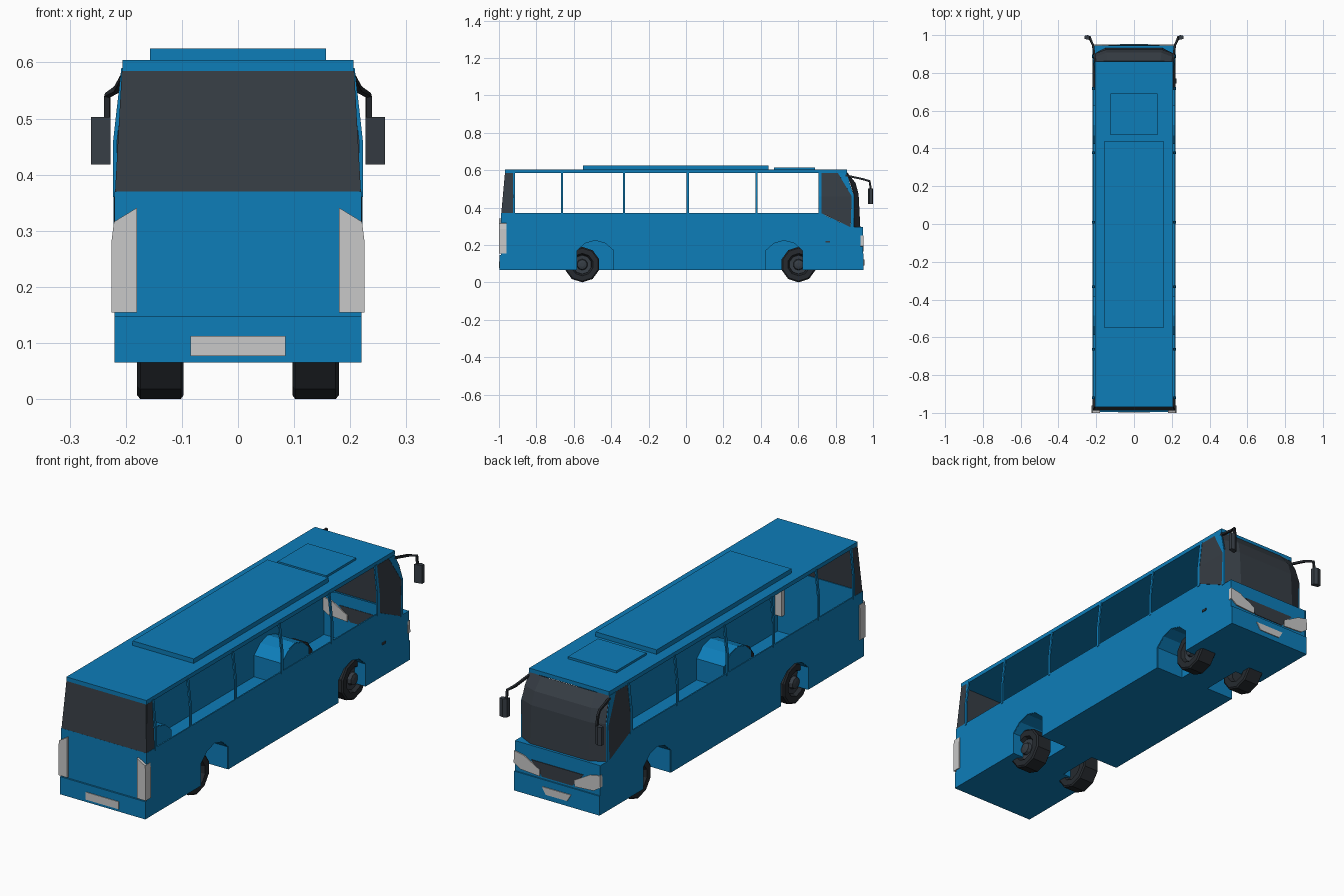
import bpy, bmesh, math
from mathutils import Vector

if "Cube" in bpy.data.objects:
    bpy.data.objects.remove(bpy.data.objects["Cube"])


def material(name, rgb):
    m = bpy.data.materials.new(name)
    m.diffuse_color = (*rgb, 1)
    m.use_nodes = True
    m.node_tree.nodes["Principled BSDF"].inputs["Base Color"].default_value = m.diffuse_color
    return m


BLUE = material("body blue", (0.004, 0.205, 0.485))
GLASS = material("dark glass", (0.037, 0.047, 0.059))
RUBBER = material("black rubber", (0.019, 0.023, 0.028))
LAMP = material("light grey", (0.58, 0.58, 0.58))


def mesh(name, verts, faces, mat, thick=0):
    me = bpy.data.meshes.new(name)
    me.from_pydata([tuple(v) for v in verts], [], faces)
    bm = bmesh.new()
    bm.from_mesh(me)
    bmesh.ops.recalc_face_normals(bm, faces=bm.faces)
    bm.to_mesh(me)
    bm.free()
    me.materials.append(mat)
    ob = bpy.data.objects.new(name, me)
    bpy.context.collection.objects.link(ob)
    if thick:
        mod = ob.modifiers.new("thickness", "SOLIDIFY")
        mod.thickness, mod.offset = thick, 0
    return ob


def prism(name, outline, axis, a, b, mat):
    """Extrude a 2D outline along x (y,z points), y (x,z points) or z (x,y points)."""
    n = len(outline)
    verts = []
    for d in (a, b):
        for p in outline:
            v = list(p)
            v.insert(axis, d)
            verts.append(v)
    faces = [tuple(range(n)), tuple(range(2 * n - 1, n - 1, -1))]
    faces += [(i, (i + 1) % n, (i + 1) % n + n, i + n) for i in range(n)]
    return mesh(name, verts, faces, mat)


def box(name, x, y, z, mat):
    return prism(name, [(x[0], y[0]), (x[1], y[0]), (x[1], y[1]), (x[0], y[1])], 2, *z, mat)


def loft(name, rows, mat, thick=0.004):
    w = len(rows[0])
    faces = [(r * w + c, r * w + c + 1, (r + 1) * w + c + 1, (r + 1) * w + c)
             for r in range(len(rows) - 1) for c in range(w - 1)]
    return mesh(name, [v for r in rows for v in r], faces, mat, thick)


def side_x(z):
    return 0.219 if z <= 0.46 else 0.219 - (z - 0.46) / 0.125 * 0.014


def side_strip(name, s, rows, mat, fx=side_x, thick=0.004):
    return loft(name, [[(s * fx(z), y, z) for y, z in row] for row in rows], mat, thick)


# Main dimensions
HALF, FLOOR, SILL, TOP = 0.22, 0.065, 0.37, 0.585
ARCHES, ARCH_IN = (-0.485, 0.525), 0.075
WHEELS = (-0.555, 0.602)
ARCH = [(-0.1, FLOOR), (-0.1, 0.17), (-0.055, 0.21), (0, 0.225),
        (0.055, 0.21), (0.1, 0.17), (0.1, FLOOR)]

# Lower side walls with wheel arch openings, and arch liners
for s, side in ((1, "right"), (-1, "left")):
    outline = [(-0.985, FLOOR)]
    for c in ARCHES:
        outline += [(c + y, z) for y, z in ARCH]
    outline += [(0.945, FLOOR), (0.945, 0.295), (0.88, 0.295), (0.722, SILL), (-0.985, SILL)]
    prism(side + "_wall", outline, 0, s * HALF, s * (HALF - 0.006), BLUE)
    for c in ARCHES:
        rows = [[(s * x, c + y, z) for y, z in ARCH] for x in (HALF - 0.003, ARCH_IN)]
        loft(side + "_arch_liner", rows, BLUE, 0.003)
        prism(side + "_arch_inner_wall", [(c + y, z) for y, z in ARCH], 0,
              s * ARCH_IN, s * (ARCH_IN - 0.003), BLUE)

# Floor: a centre strip plus side pieces between the arches
box("floor", (-ARCH_IN, ARCH_IN), (-0.985, 0.945), (FLOOR, FLOOR + 0.006), BLUE)
cuts = [-0.985, ARCHES[0] - 0.1, ARCHES[0] + 0.1, ARCHES[1] - 0.1, ARCHES[1] + 0.1, 0.945]
for s in (1, -1):
    for i in (0, 2, 4):
        box("floor_side", (s * ARCH_IN, s * (HALF - 0.006)), cuts[i:i + 2],
            (FLOOR, FLOOR + 0.006), BLUE)

# Rear wall, bumper, window and plate
box("rear_wall", (-HALF, HALF), (-0.988, -0.98), (0.14, SILL), BLUE)
box("rear_bumper", (-HALF, HALF), (-0.996, -0.98), (FLOOR, 0.147), BLUE)
loft("rear_window", [[(-0.217, -0.986, 0.366), (0.217, -0.986, 0.366)],
                     [(-0.205, -0.966, TOP), (0.205, -0.966, TOP)]], GLASS)
box("rear_plate", (-0.085, 0.085), (-0.999, -0.995), (0.077, 0.112), LAMP)

# Nose, front bumper, cowl, grille and plate
box("nose", (-HALF, HALF), (0.938, 0.944), (0.14, 0.295), BLUE)
box("front_bumper", (-HALF, HALF), (0.938, 0.95), (FLOOR, 0.155), BLUE)
prism("cowl", [(-HALF, 0.89), (-0.15, 0.925), (0.15, 0.925), (HALF, 0.89),
               (HALF, 0.944), (-HALF, 0.944)], 2, 0.289, 0.295, BLUE)
prism("grille", [(-0.135, 0.23), (0.135, 0.23), (0.078, 0.165), (-0.078, 0.165)],
      1, 0.936, 0.947, GLASS)
prism("front_plate", [(-0.075, 0.123), (0.075, 0.123), (0.055, 0.09), (-0.055, 0.09)],
      1, 0.949, 0.954, LAMP)

# Curved windscreen
half_rows = [((0.216, 0.896), (0.15, 0.93), 0.295), ((0.216, 0.897), (0.15, 0.921), 0.47),
             ((0.212, 0.88), (0.145, 0.905), 0.53), ((0.204, 0.856), (0.14, 0.862), TOP)]
loft("windscreen", [[(-a[0], a[1], z), (-b[0], b[1], z), (b[0], b[1], z), (a[0], a[1], z)]
                    for a, b, z in half_rows], GLASS)

# Roof with raised pod and hatch
box("roof", (-0.206, 0.206), (-0.968, 0.86), (TOP, 0.604), BLUE)
box("roof_pod", (-0.157, 0.157), (-0.55, 0.44), (0.603, 0.625), BLUE)
box("roof_hatch", (-0.125, 0.125), (0.47, 0.69), (0.603, 0.614), BLUE)

for s, side in ((1, "right"), (-1, "left")):
    # Window pillars
    for y, w in ((-0.92, 0.006), (-0.663, 0.006), (-0.332, 0.006), (0.01, 0.007),
                 (0.377, 0.006), (0.717, 0.008)):
        side_strip(side + "_pillar", s,
                   [[(y - w, z), (y + w, z)] for z in (SILL - 0.01, 0.46, TOP + 0.005)],
                   BLUE, thick=0.007)
    # Rear quarter glass, cab side window and front pillar
    side_strip(side + "_quarter_glass", s,
               [[(-0.985, SILL), (-0.925, SILL)], [(-0.966, TOP), (-0.925, TOP)]],
               GLASS, lambda z: 0.217 - (z - SILL) / 0.215 * 0.012)
    side_strip(side + "_cab_window", s,
               [[(0.724, SILL), (0.88, 0.295)], [(0.724, 0.46), (0.886, 0.46)],
                [(0.724, TOP), (0.812, TOP)]], GLASS)
    side_strip(side + "_front_pillar", s,
               [[(0.88, 0.292), (0.897, 0.292)], [(0.886, 0.46), (0.898, 0.46)],
                [(0.812, TOP), (0.858, TOP)]], BLUE, thick=0.006)

    # Tail lamps wrapping the corner, and headlamps
    prism(side + "_tail_lamp", [(s * x, z) for x, z in
          ((0.18, 0.154), (0.18, 0.341), (0.221, 0.316), (0.225, 0.284), (0.225, 0.154))],
          1, -1.0, -0.96, LAMP)
    prism(side + "_headlamp", [(s * x, z) for x, z in
          ((0.09, 0.165), (0.09, 0.195), (0.17, 0.24), (0.221, 0.25), (0.223, 0.195), (0.19, 0.172))],
          1, 0.932, 0.949, LAMP)

    # Mirror arm swept as a square tube, with hanging mirror
    path = [(0.205, 0.853, 0.572), (0.216, 0.945, 0.552), (0.233, 0.982, 0.541), (0.233, 0.988, 0.495)]
    pts = [Vector((s * x, y, z)) for x, y, z in path]
    rows = []
    for i, p in enumerate(pts):
        t = (pts[min(i + 1, 3)] - pts[max(i - 1, 0)]).normalized()
        u = t.cross(Vector((s, 0.2, 0))).normalized() * 0.005
        v = t.cross(u).normalized() * 0.005
        rows.append([p + u + v, p + u - v, p - u - v, p - u + v, p + u + v])
    loft(side + "_mirror_arm", rows, RUBBER, 0)
    prism(side + "_mirror", [(s * 0.227, 0.972), (s * 0.262, 0.98), (s * 0.262, 0.996),
                             (s * 0.245, 1.0), (s * 0.227, 0.992)], 2, 0.418, 0.503, GLASS)

    # Ten-sided wheels: tyre and stepped hub turned from profiles
    def lathe(name, profile, cy, mat):
        n, rows = 10, []
        for x, r in profile:
            rows.append([(s * x, cy + r * math.sin(k * math.tau / n),
                          0.095 - r * math.cos(k * math.tau / n)) for k in range(n)])
        verts = [v for row in rows for v in row]
        faces = [(j * n + k, j * n + (k + 1) % n, (j + 1) * n + (k + 1) % n, (j + 1) * n + k)
                 for j in range(len(rows) - 1) for k in range(n)]
        faces += [tuple(range(n)), tuple(range(len(verts) - n, len(verts)))]
        mesh(name, verts, faces, mat)

    for cy, end in zip(WHEELS, ("rear", "front")):
        lathe(f"{side}_{end}_tyre", [(0.115, 0.05), (0.097, 0.06), (0.097, 0.088), (0.102, 0.095),
                                     (0.174, 0.095), (0.18, 0.088), (0.18, 0.06), (0.16, 0.05)], cy, RUBBER)
        lathe(f"{side}_{end}_hub", [(0.158, 0.052), (0.165, 0.05), (0.163, 0.03),
                                    (0.178, 0.026), (0.182, 0.012)], cy, GLASS)

# Door handle
box("door_handle", (HALF - 0.002, 0.224), (0.745, 0.77), (0.212, 0.222), GLASS)
